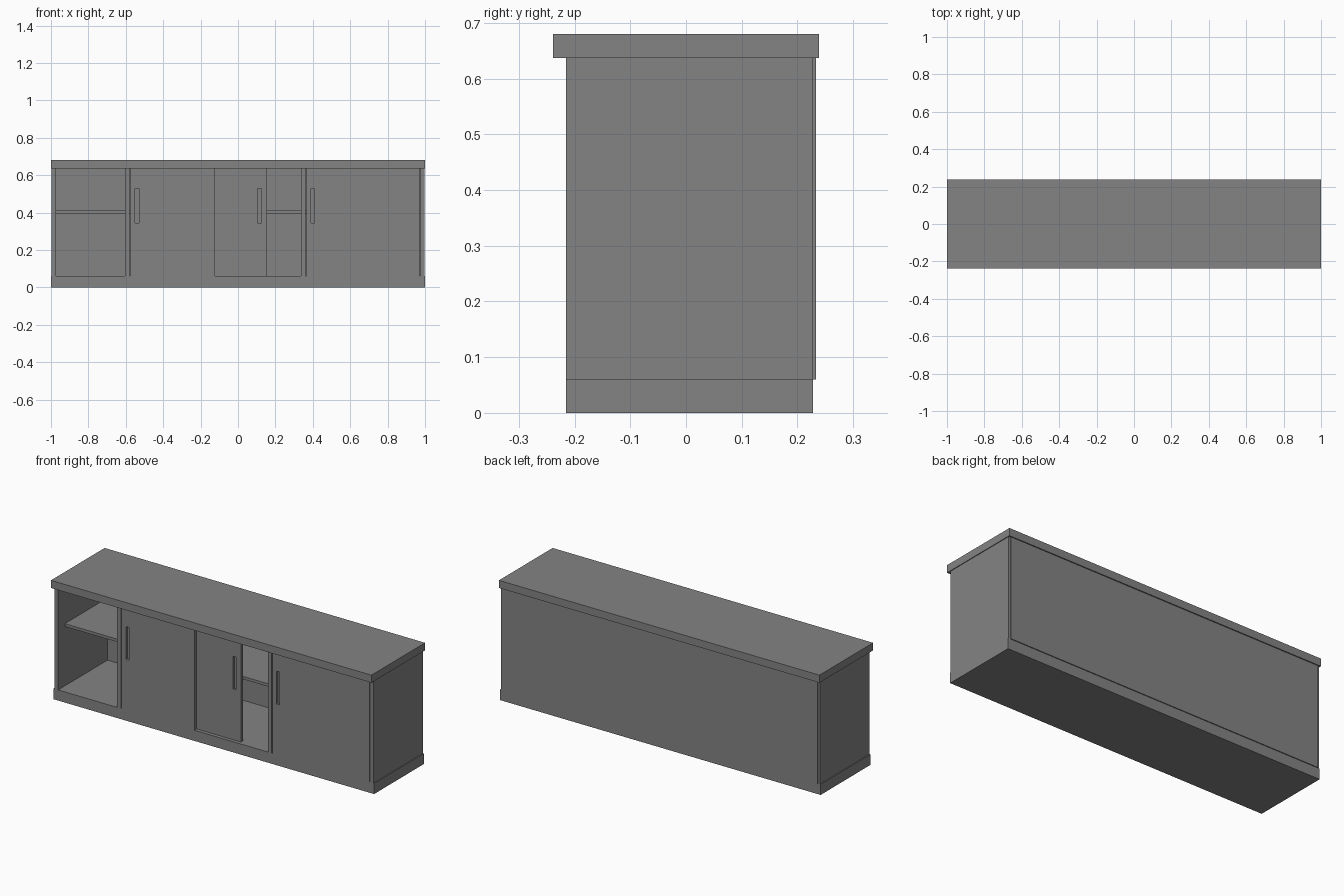
import bpy

cube = bpy.data.objects.get("Cube")
if cube:
    bpy.data.objects.remove(cube, do_unlink=True)

grey = bpy.data.materials.new("plain_grey")
grey.use_nodes = True
colour = (0.23, 0.23, 0.23, 1)
grey.diffuse_color = colour
grey.node_tree.nodes["Principled BSDF"].inputs["Base Color"].default_value = colour


def box(name, x, y, z):
    """Axis-aligned box from (min, max) ranges."""
    bpy.ops.mesh.primitive_cube_add(size=1)
    ob = bpy.context.object
    ob.name = name
    ob.location = [(a + b) / 2 for a, b in (x, y, z)]
    ob.scale = [b - a for a, b in (x, y, z)]
    bpy.ops.object.transform_apply(location=True, rotation=False, scale=True)
    ob.data.materials.append(grey)
    return ob


FRONT, BACK = -0.215, 0.228
FLOOR, CEILING = 0.06, 0.637
depth = (FRONT, BACK)
height = (FLOOR, CEILING)

# Carcass
box("plinth", (-1, 1), depth, (0, FLOOR))
box("worktop", (-1, 1), (-0.239, 0.239), (CEILING, 0.68))
box("back_panel", (-0.985, 0.985), (BACK - 0.003, 0.233), height)
uprights = {
    "right_side": (-0.996, -0.972),
    "right_divider": (-0.605, -0.581),
    "left_divider": (0.337, 0.361),
    "left_side": (0.974, 0.996),
}
for name, x in uprights.items():
    box(name, x, depth, height)

# Set-back shelves, one per bay
bays = {
    "right_shelf": (-0.972, -0.605),
    "middle_shelf": (-0.581, 0.337),
    "left_shelf": (0.361, 0.974),
}
for name, x in bays.items():
    box(name, x, (-0.155, BACK), (0.395, 0.411))

# Doors with recessed finger pulls; the middle one slides behind its neighbour
THICK = 0.02
doors = [
    ("right_door", (-0.577, -0.122), FRONT, -0.54),
    ("middle_door", (-0.305, 0.155), FRONT + THICK, 0.115),
    ("left_door", (0.365, 0.970), FRONT, 0.40),
]
for name, x, y, pull in doors:
    door = box(name, x, (y, y + THICK), height)
    cutter = box(name + "_pull_cutter", (pull - 0.01, pull + 0.01),
                 (y - 0.02, y + 0.014), (0.345, 0.53))
    cutter.hide_render = True
    cutter.hide_viewport = True
    cutter.display_type = 'WIRE'
    cut = door.modifiers.new("finger_pull", 'BOOLEAN')
    cut.operation = 'DIFFERENCE'
    cut.object = cutter
    cut.solver = 'EXACT'
